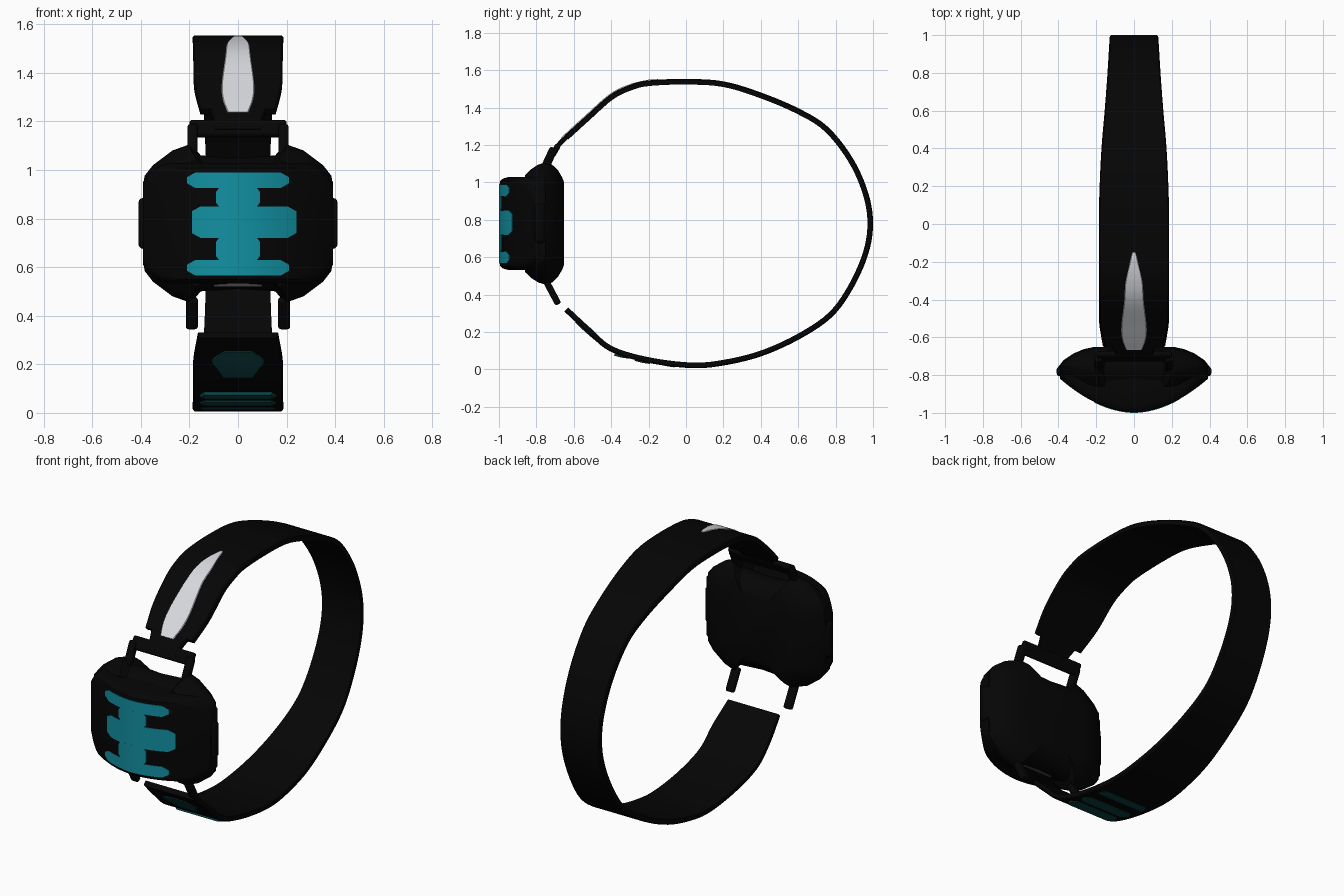
import bpy, bmesh, math
from mathutils import Vector

if "Cube" in bpy.data.objects:
    bpy.data.objects.remove(bpy.data.objects["Cube"])


def material(name, rgb):
    m = bpy.data.materials.new(name)
    m.diffuse_color = (*rgb, 1)
    m.use_nodes = True
    m.node_tree.nodes["Principled BSDF"].inputs["Base Color"].default_value = m.diffuse_color
    return m


BLACK = material("black", (0.0015, 0.0015, 0.0015))
TEAL = material("teal", (0.006, 0.28, 0.36))
DIM = material("dim_teal", (0.004, 0.06, 0.062))
PALE = material("pale", (0.68, 0.69, 0.72))
GREY = material("grey", (0.06, 0.06, 0.065))
CZ = 0.78  # height of the case centre


def loft(name, rings, mat):
    """Skin a list of equal-length closed rings and cap both ends."""
    bm = bmesh.new()
    vs = [[bm.verts.new(p) for p in r] for r in rings]
    n = len(rings[0])
    for a, b in zip(vs, vs[1:]):
        for i in range(n):
            j = (i + 1) % n
            bm.faces.new((a[i], a[j], b[j], b[i]))
    bm.faces.new(vs[0])
    bm.faces.new(vs[-1])
    bmesh.ops.recalc_face_normals(bm, faces=bm.faces)
    me = bpy.data.meshes.new(name)
    bm.to_mesh(me)
    bm.free()
    me.materials.append(mat)
    ob = bpy.data.objects.new(name, me)
    bpy.context.collection.objects.link(ob)
    return ob


def spline(pts, steps=5):
    """Catmull-Rom through rows of numbers."""
    pts = [Vector(p) for p in pts]
    p = [2 * pts[0] - pts[1]] + pts + [2 * pts[-1] - pts[-2]]
    out = []
    for i in range(1, len(p) - 2):
        a, b, c, d = p[i - 1:i + 3]
        for k in range(steps):
            t = k / steps
            out.append(0.5 * (2 * b + (c - a) * t + (2 * a - 5 * b + 4 * c - d) * t * t
                              + (3 * b - a - 3 * c + d) * t ** 3))
    return out + [pts[-1]]


def ribbon(name, rows, mat, inner, outer):
    """Sweep a flat band along (y, z, half width); inner/outer are offsets from the path."""
    path = spline(rows)
    rings = []
    for i, p in enumerate(path):
        d = path[min(i + 1, len(path) - 1)] - path[max(i - 1, 0)]
        nrm = Vector((0, -d.y, d.x)).normalized()
        c, w = Vector((0, p.x, p.y)), p.z
        e = min(0.006, w / 4)
        ring = []
        for x, o in ((-w, inner), (w, inner), (w, outer * 0.6), (w - e, outer),
                     (e - w, outer), (-w, outer * 0.6)):
            ring.append(c + nrm * o + Vector((x, 0, 0)))
        rings.append(ring)
    return loft(name, rings, mat)


# Strap: one long band around the wrist
strap = [(-0.64, 1.24, .155), (-0.53, 1.34, .18), (-0.4, 1.455, .184), (-0.3, 1.505, .186),
         (-0.2, 1.53, .186), (0, 1.538, .186), (0.2, 1.525, .182), (0.4, 1.465, .172),
         (0.6, 1.38, .155), (0.75, 1.285, .143), (0.88, 1.12, .135), (0.96, 0.94, .13),
         (0.985, 0.78, .128), (0.96, 0.62, .13), (0.88, 0.44, .135), (0.77, 0.29, .142),
         (0.6, 0.175, .155), (0.4, 0.085, .172), (0.2, 0.036, .182), (0.03, 0.022, .186),
         (-0.2, 0.05, .186), (-0.4, 0.11, .186), (-0.52, 0.21, .184), (-0.64, 0.32, .165)]
ribbon("strap", strap, BLACK, -0.015, 0.015)

# Coloured strap inlays
ribbon("upper_strap_inlay", [(-0.655, 1.225, .045), (-0.6, 1.277, .065), (-0.53, 1.34, .07),
                             (-0.4, 1.455, .055), (-0.3, 1.505, .048), (-0.2, 1.53, .025),
                             (-0.15, 1.534, .01)], PALE, 0.01, 0.019)
ribbon("lower_strap_inlay", [(-0.44, 0.143, .05), (-0.5, 0.193, .09), (-0.54, 0.228, .11),
                             (-0.58, 0.266, .06)], DIM, 0.01, 0.02)
for i, (y, z) in enumerate(((-.06, .03), (-.19, .048), (-.30, .076))):
    ribbon(f"underside_inlay_{i + 1}", [(y, z, .14), (y - .04, z + .006, .16),
                                        (y - .08, z + .016, .14)], DIM, 0.005, 0.019)

# Narrow tongue between the upper strap and its bar
ribbon("strap_tongue", [(-0.71, 1.16, .1), (-0.68, 1.2, .1), (-0.63, 1.25, .12)],
       BLACK, -0.012, 0.014)

# Case body: scaled copies of one quarter-symmetric outline
quarter = [(0, .27), (.16, .28), (.2, .325), (.27, .3), (.35, .24), (.385, .195),
           (.385, .13), (.395, .09), (.40, 0)]
right = quarter + [(x, -z) for x, z in quarter[-2::-1]]
outline = right + [(-x, z) for x, z in right[-2:0:-1]]
body = [(-.652, .54, .68), (-.662, .66, .76), (-.685, .80, .88), (-.72, .93, .98),
        (-.755, 1, 1), (-.79, 1, .97), (-.825, .94, .9), (-.86, .84, .8)]
loft("case_body", [[(x * sx, y, CZ + z * sz) for x, z in outline] for y, sx, sz in body], BLACK)


# Curved front glass: flat upright, bowed from side to side
def glass_y(x):
    return -0.997 + 0.185 * (abs(x) / 0.4) ** 1.9


rings = []
for i in range(-16, 17):
    x = i * 0.0245
    y = glass_y(x)
    h = 0.248 - 0.09 * max(0, (abs(x) - 0.28) / 0.12) ** 2
    half = [(-0.75, h), (y + .045, h), (y + .018, h - .008), (y + .004, h - .02), (y, h - .04)]
    rings.append([(x, a, CZ + b) for a, b in half] + [(x, a, CZ - b) for a, b in half[::-1]])
loft("front_glass", rings, BLACK)


# Lit areas on the glass
def lit(name, x0, x1, z0, z1):
    rings = []
    for i in range(13):
        x = x0 + (x1 - x0) * i / 12
        y = glass_y(x)
        inset = 0.02 if i in (0, 12) else 0
        a, b = z0 + inset, z1 - inset
        rings.append([(x, y + .01, a), (x, y - .003, a), (x, y - .003, b), (x, y + .01, b)])
    loft(name, rings, TEAL)


lit("display_top", -.21, .21, .925, .99)
lit("display_upper_column", -.09, .09, .845, .93)
lit("display_middle", -.19, .24, .72, .85)
lit("display_lower_column", -.09, .09, .625, .725)
lit("display_bottom", -.21, .21, .565, .63)


# Rounded blocks: side buttons, lugs and bars
def block(name, centre, size, tilt=0, bevel=0.012, mat=BLACK):
    bpy.ops.mesh.primitive_cube_add(size=1, location=centre, rotation=(tilt, 0, 0))
    ob = bpy.context.object
    ob.name = name
    ob.scale = size
    bpy.ops.object.transform_apply(location=False, rotation=False, scale=True)
    mod = ob.modifiers.new("bevel", "BEVEL")
    mod.width, mod.segments = bevel, 3
    ob.data.materials.append(mat)
    return ob


for s, side in ((-1, "left"), (1, "right")):
    block(f"{side}_middle_button", (s * .385, -.78, CZ), (.05, .055, .21), bevel=.02)
    for dz, level in ((.16, "upper"), (-.16, "lower")):
        block(f"{side}_{level}_button", (s * .365, -.78, CZ + dz), (.045, .055, .07), bevel=.015)
    block(f"{side}_upper_lug", (s * .187, -.735, 1.12), (.042, .045, .14), math.radians(-25))
    block(f"{side}_lower_lug", (s * .19, -.715, .41), (.05, .035, .14), math.radians(28))
block("strap_bar", (0, -.70, 1.17), (.40, .032, .075), math.radians(-30))

# Pale sensor strip under the case
strip = block("lower_case_strip", (0, -.80, .528), (.2, .04, .02), bevel=0.006, mat=GREY)

# Smooth shading with crisp edges
bpy.ops.object.select_all(action='SELECT')
bpy.context.view_layer.objects.active = strip
bpy.ops.object.shade_smooth_by_angle(angle=math.radians(35))
